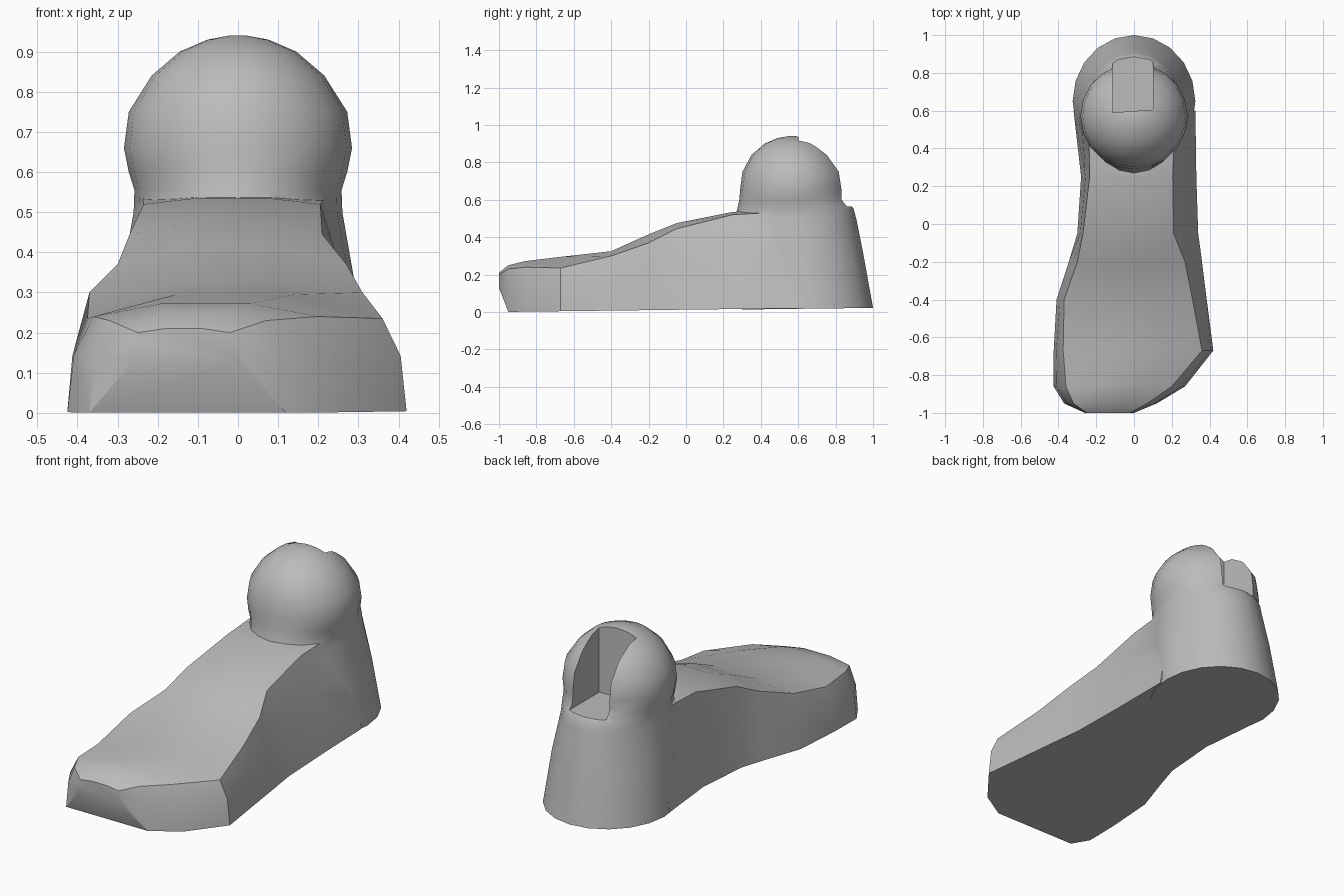
import bpy, bmesh, math

if "Cube" in bpy.data.objects:
    bpy.data.objects.remove(bpy.data.objects["Cube"], do_unlink=True)

grey = bpy.data.materials.new("plain_grey")
colour = (0.5, 0.5, 0.5, 1)
grey.use_nodes = True
grey.diffuse_color = colour
grey.node_tree.nodes["Principled BSDF"].inputs["Base Color"].default_value = colour


def loft(name, rings):
    """Skin a list of equal closed rings and cap both ends."""
    bm = bmesh.new()
    loops = [[bm.verts.new(p) for p in ring] for ring in rings]
    count = len(loops[0])
    for a, b in zip(loops, loops[1:]):
        for i in range(count):
            j = (i + 1) % count
            bm.faces.new((a[i], a[j], b[j], b[i]))
    bm.faces.new(loops[0])
    bm.faces.new(loops[-1])
    bmesh.ops.recalc_face_normals(bm, faces=bm.faces)
    mesh = bpy.data.meshes.new(name)
    bm.to_mesh(mesh)
    bm.free()
    mesh.materials.append(grey)
    obj = bpy.data.objects.new(name, mesh)
    bpy.context.collection.objects.link(obj)
    return obj


def combine(target, other, operation):
    """Apply a boolean and remove the helper object."""
    bpy.context.view_layer.objects.active = target
    mod = target.modifiers.new(operation.lower(), "BOOLEAN")
    mod.operation = operation
    mod.solver = "EXACT"
    mod.object = other
    bpy.ops.object.modifier_apply(modifier=mod.name)
    bpy.data.objects.remove(other, do_unlink=True)


def sole_height(y):
    return 0.0125 * (y + 1)


# Foot: sections from toe to heel
# y, sole left x, sole right x, top left x, top right x, edge z, ridge z
sections = [
    (-1.0, -.26, 0, -.25, -.02, .2, .21),
    (-.95, -.37, .12, -.32, .07, .23, .25),
    (-.86, -.425, .27, -.36, .2, .24, .272),
    (-.67, -.425, .42, -.375, .36, .235, .295),
    (-.4, -.41, .385, -.37, .31, .3, .325),
    (-.2, -.345, .36, -.3, .27, .37, .415),
    (-.05, -.3, .34, -.27, .21, .445, .475),
    (.25, -.28, .33, -.235, .205, .52, .535),
    (.6, -.32, .325, -.24, .22, .54, .55),
]


def foot_ring(y, xl, xr, tl, tr, edge, ridge):
    base = .13 if y == -1 else sole_height(y)
    middle = base + .6 * (edge - base)
    side = .25 if y < -.5 else .5
    ml, mr = xl + side * (tl - xl), xr + side * (tr - xr)
    width = tr - tl
    points = [(xl, base), (ml, middle), (tl, edge), (tl + .3 * width, ridge),
              (tr - .3 * width, ridge), (tr, edge), (mr, middle), (xr, base)]
    return [(x, y, z) for x, z in points]


foot = loft("foot", [foot_ring(*s) for s in sections])

# Heel column rising into the ankle ball: z, x radius, y radius, centre y
levels = [
    (0, .325, .35, .65), (.3, .295, .335, .615), (.5, .26, .325, .585),
    (.555, .258, .31, .585), (.6, .272, .285, .57), (.66, .284, .28, .57),
    (.75, .272, .268, .57), (.84, .215, .215, .565), (.9, .145, .145, .565),
    (.93, .075, .075, .565), (.94, .02, .02, .565),
]
SIDES = 20


def ankle_ring(z, rx, ry, cy):
    ring = []
    for i in range(SIDES):
        a = math.tau * i / SIDES
        y = cy + ry * math.sin(a)
        ring.append((rx * math.cos(a), y, z if z else sole_height(y) - .003))
    return ring


ankle = loft("ankle", [ankle_ring(*level) for level in levels])
combine(foot, ankle, "UNION")

# Square notch in the back of the ankle ball
notch = loft("notch", [[(x, y, z) for x, y in
                        ((-.115, .59), (.1, .605), (.1, 1.2), (-.115, 1.2))]
                       for z in (.565, 1.2)])
combine(foot, notch, "DIFFERENCE")

# Smooth shading with crisp edges
bpy.ops.object.select_all(action="DESELECT")
foot.select_set(True)
bpy.context.view_layer.objects.active = foot
bpy.ops.object.shade_smooth_by_angle(angle=math.radians(32))
